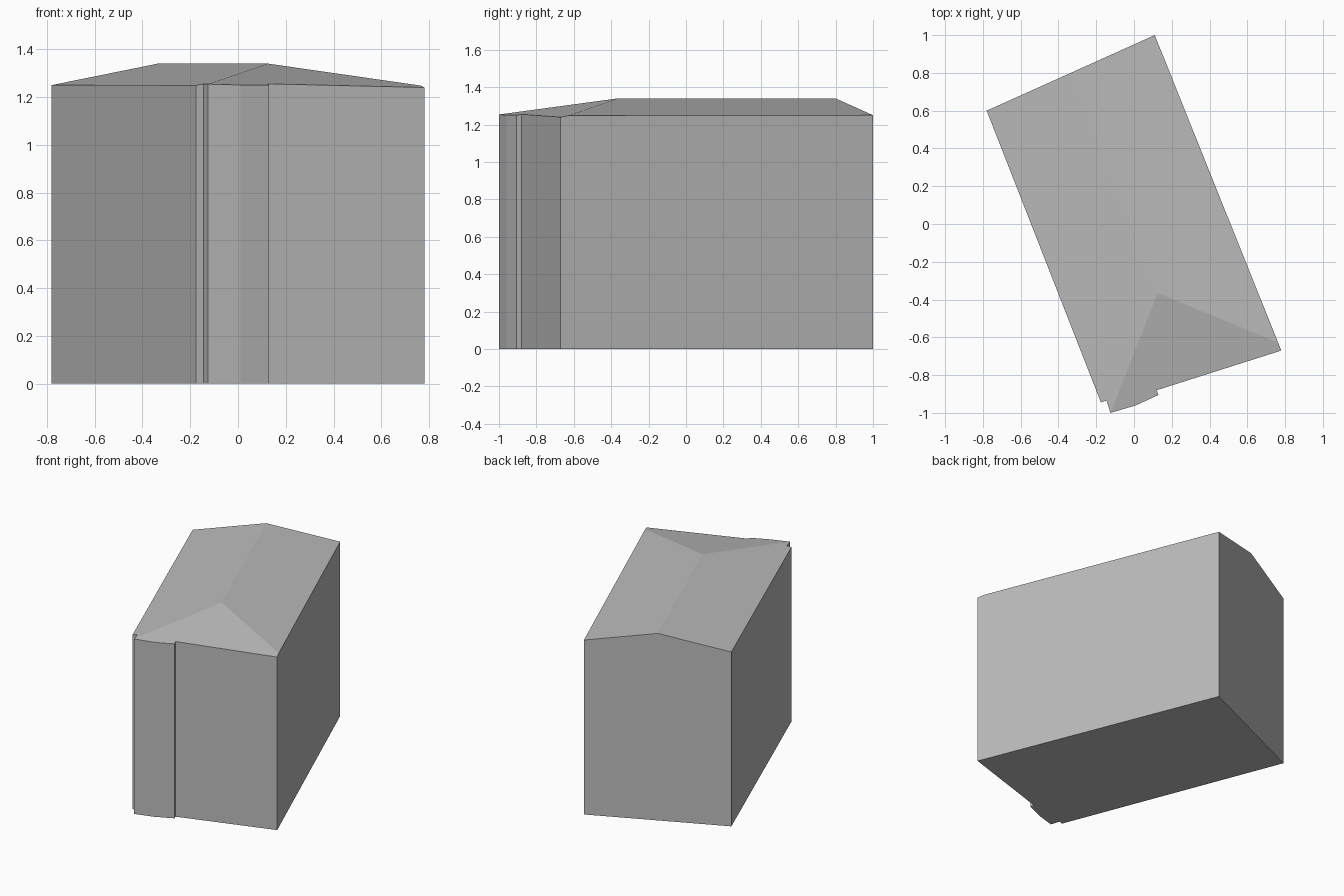
import bpy
import bmesh
from mathutils import Vector

cube = bpy.data.objects.get("Cube")
if cube:
    bpy.data.objects.remove(cube, do_unlink=True)

# Plain grey finish for walls and roof
grey = bpy.data.materials.new("plain grey")
grey.use_nodes = True
color = (0.5, 0.5, 0.5, 1)
grey.diffuse_color = color
grey.node_tree.nodes["Principled BSDF"].inputs["Base Color"].default_value = color

# Ground outline, counterclockwise, with the shallow bay on the front wall
outline = [(0.11, 1.0), (-0.78, 0.60), (-0.175, -0.945), (-0.145, -0.935),
           (-0.125, -1.0), (0.01, -0.96), (0.13, -0.905), (0.12, -0.88),
           (0.78, -0.67)]

# Roof slopes: two along the ridge and a hip at the front
ridge_back = Vector((-0.335, 0.80, 1.34))
ridge_front = Vector((0.125, -0.365, 1.34))
slopes = [
    (ridge_front, ridge_back, Vector((-0.78, 0.60, 1.25))),
    (ridge_front, ridge_back, Vector((0.11, 1.0, 1.25))),
    (ridge_front, Vector((-0.125, -1.0, 1.254)), Vector((0.78, -0.67, 1.24))),
]

# Walls: extrude the outline well above the ridge
bm = bmesh.new()
base = bm.faces.new([bm.verts.new((x, y, 0)) for x, y in outline])
top = bmesh.ops.extrude_face_region(bm, geom=[base], use_keep_orig=True)["geom"]
bmesh.ops.translate(bm, vec=(0, 0, 2),
                    verts=[g for g in top if isinstance(g, bmesh.types.BMVert)])
bmesh.ops.recalc_face_normals(bm, faces=bm.faces[:])

# Roof: slice off everything above each slope and cap the cut
for a, b, c in slopes:
    normal = (b - a).cross(c - a).normalized()
    if normal.z < 0:
        normal.negate()
    bmesh.ops.bisect_plane(bm, geom=bm.verts[:] + bm.edges[:] + bm.faces[:],
                           dist=1e-5, plane_co=a, plane_no=normal, clear_outer=True)
    bmesh.ops.holes_fill(bm, edges=[e for e in bm.edges if e.is_boundary], sides=0)

bmesh.ops.recalc_face_normals(bm, faces=bm.faces[:])
mesh = bpy.data.meshes.new("building")
bm.to_mesh(mesh)
bm.free()
mesh.materials.append(grey)
building = bpy.data.objects.new("building", mesh)
bpy.context.collection.objects.link(building)
